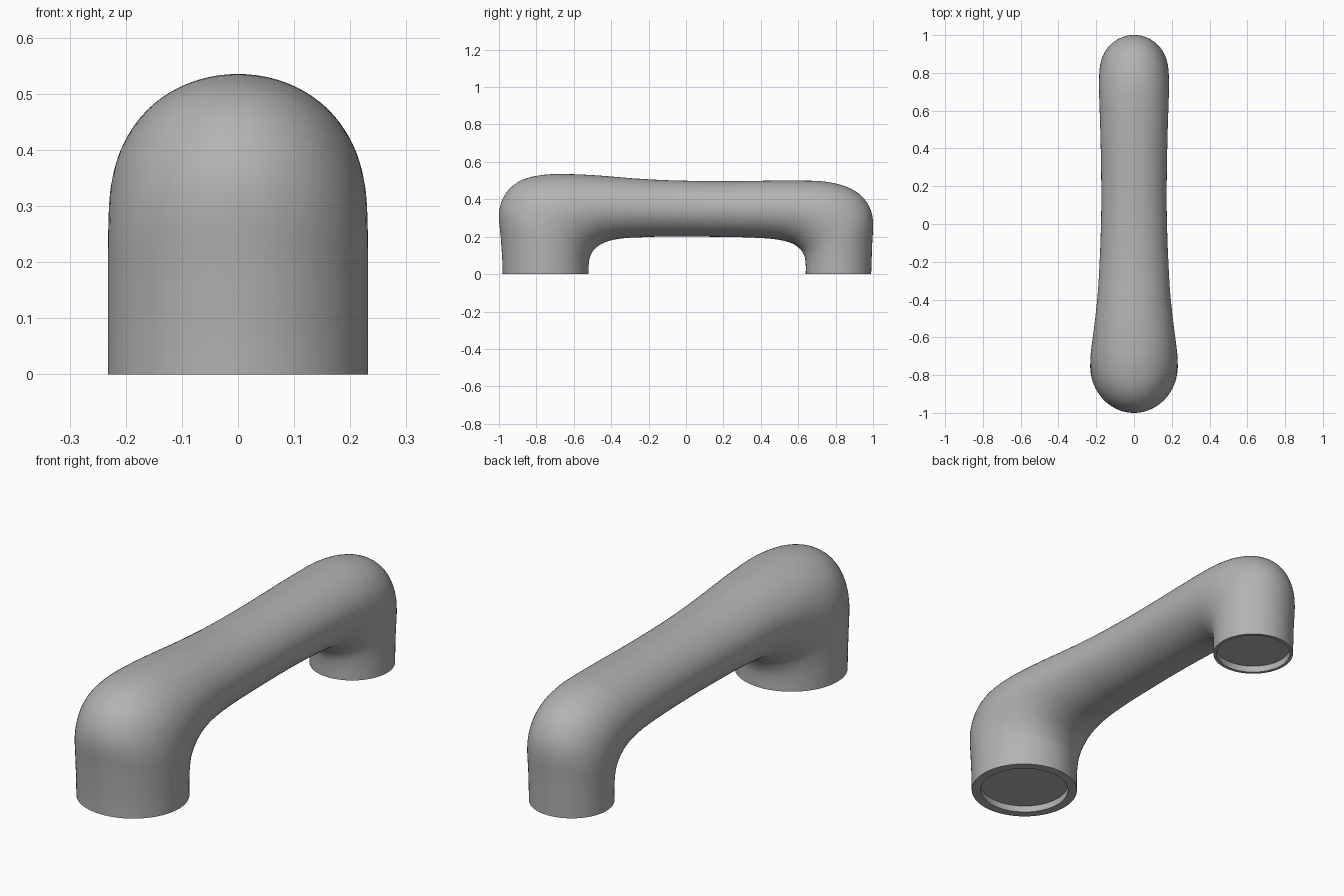
import bpy
import bmesh
import math
from mathutils import Vector

if "Cube" in bpy.data.objects:
    bpy.data.objects.remove(bpy.data.objects["Cube"], do_unlink=True)

SIDES = 72
STEPS = 5

# Stations along the link: outer y, outer z, inner y, inner z, half width
STATIONS = [
    (-.98, 0, -.52, 0, .232),
    (-.982, .07, -.52, .05, .232),
    (-.99, .19, -.515, .085, .232),
    (-1, .31, -.5, .12, .232),
    (-.985, .39, -.48, .142, .231),
    (-.94, .46, -.455, .16, .229),
    (-.86, .51, -.42, .175, .222),
    (-.74, .533, -.37, .187, .211),
    (-.6, .534, -.31, .194, .2),
    (-.45, .526, -.24, .197, .19),
    (-.28, .512, -.16, .2, .183),
    (-.1, .502, -.06, .2, .177),
    (.1, .498, .1, .2, .173),
    (.3, .498, .27, .198, .174),
    (.48, .5, .4, .193, .177),
    (.62, .5, .48, .186, .18),
    (.74, .495, .53, .176, .183),
    (.85, .47, .57, .163, .185),
    (.93, .425, .6, .143, .185),
    (.98, .36, .622, .12, .183),
    (1, .28, .635, .09, .18),
    (.995, .15, .64, .05, .176),
    (.99, 0, .64, 0, .175),
]


def make_material(name, value):
    mat = bpy.data.materials.new(name)
    mat.use_nodes = True
    colour = (value, value, value, 1)
    mat.diffuse_color = colour
    mat.node_tree.nodes["Principled BSDF"].inputs["Base Color"].default_value = colour
    return mat


def smooth_stations(points):
    """Catmull-Rom interpolation through the stations."""
    rows = [Vector(p) for p in points]
    padded = [rows[0]] + rows + [rows[-1]]
    result = []
    for a, b, c, d in zip(padded, padded[1:], padded[2:], padded[3:]):
        for step in range(STEPS):
            t = step / STEPS
            result.append(b + (c - a) * (t / 2)
                          + (a * 2 - b * 5 + c * 4 - d) * (t * t / 2)
                          + (b * 3 - a - c * 3 + d) * (t ** 3 / 2))
    result.append(rows[-1])
    return result


def ellipse_ring(station, scale=1, lift=0):
    """Elliptical cross-section spanning the outer and inner profile points."""
    outer_y, outer_z, inner_y, inner_z, width = station
    outer = Vector((0, outer_y, outer_z))
    inner = Vector((0, inner_y, inner_z))
    centre = (outer + inner) / 2
    arm = (outer - inner) / 2 * scale
    side = Vector((width * scale, 0, 0))
    up = Vector((0, 0, lift))
    angles = [math.tau * i / SIDES for i in range(SIDES)]
    return [centre + arm * math.cos(a) + side * math.sin(a) + up for a in angles]


def build_link():
    """Closed swept link with a shallow round recess under each foot."""
    sweep = smooth_stations(STATIONS)
    first, last = sweep[0], sweep[-1]
    rings = [ellipse_ring(first, .83, .03), ellipse_ring(first, .83)]
    rings += [ellipse_ring(s) for s in sweep]
    rings += [ellipse_ring(last, .92), ellipse_ring(last, .92, .03)]

    bm = bmesh.new()
    loops = [[bm.verts.new(p) for p in ring] for ring in rings]
    for low, high in zip(loops, loops[1:]):
        for i in range(SIDES):
            j = (i + 1) % SIDES
            bm.faces.new((low[i], low[j], high[j], high[i]))
    bm.faces.new(loops[0])
    bm.faces.new(loops[-1])
    bmesh.ops.recalc_face_normals(bm, faces=bm.faces)
    return bm


# Seam heights rise from each end towards the middle of the link
def front_seam(y):
    u = y + .98
    return .405 + .06 * u + .1 * u * u


def back_seam(y):
    u = .99 - y
    return .352 + .06 * u + .27 * u * u


def trim(bm, seam, keep_above):
    """Cut along a curved seam by flattening it, bisecting and restoring it."""
    for v in bm.verts:
        v.co.z -= seam(v.co.y)
    bmesh.ops.bisect_plane(
        bm, geom=bm.verts[:] + bm.edges[:] + bm.faces[:], dist=1e-6,
        plane_co=(0, 0, 0), plane_no=(0, 0, 1),
        clear_inner=keep_above, clear_outer=not keep_above)
    for v in bm.verts:
        v.co.z += seam(v.co.y)


def finish(bm, name, material):
    mesh = bpy.data.meshes.new(name)
    bm.to_mesh(mesh)
    bm.free()
    mesh.materials.append(material)
    obj = bpy.data.objects.new(name, mesh)
    bpy.context.collection.objects.link(obj)
    bpy.ops.object.select_all(action="DESELECT")
    obj.select_set(True)
    bpy.context.view_layer.objects.active = obj
    bpy.ops.object.shade_smooth_by_angle(angle=math.radians(40))
    return obj


grey = make_material("light grey", .45)

# Main body with both joint covers cut away
body = build_link()
trim(body, front_seam, False)
trim(body, back_seam, False)
finish(body, "link_body", grey)

# Domed covers over the two joints
for cover_name, seam in (("front_cover", front_seam), ("back_cover", back_seam)):
    cover = build_link()
    trim(cover, seam, True)
    finish(cover, cover_name, grey)
